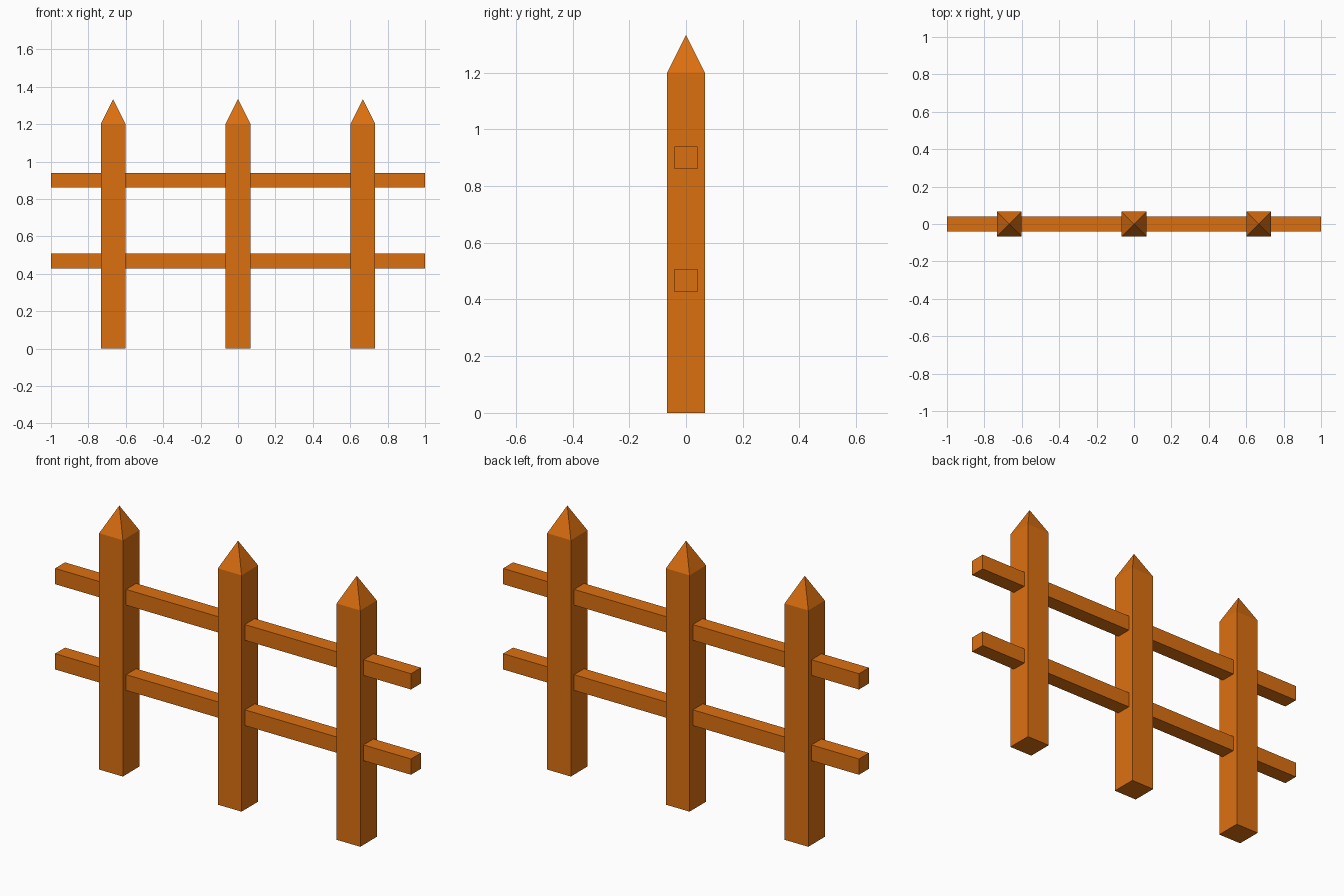
import bpy
import bmesh

if "Cube" in bpy.data.objects:
    bpy.data.objects.remove(bpy.data.objects["Cube"])

wood = bpy.data.materials.new("orange_wood")
wood.diffuse_color = (0.72, 0.16, 0.005, 1)
wood.use_nodes = True
wood.node_tree.nodes["Principled BSDF"].inputs["Base Color"].default_value = wood.diffuse_color


def finish(name, bm, location):
    bmesh.ops.recalc_face_normals(bm, faces=bm.faces)
    mesh = bpy.data.meshes.new(name)
    bm.to_mesh(mesh)
    bm.free()
    mesh.materials.append(wood)
    obj = bpy.data.objects.new(name, mesh)
    obj.location = location
    bpy.context.collection.objects.link(obj)
    return obj


def box(size, z_center=0.0):
    bm = bmesh.new()
    bmesh.ops.create_cube(bm, size=1)
    bmesh.ops.scale(bm, vec=size, verts=bm.verts)
    bmesh.ops.translate(bm, vec=(0, 0, z_center), verts=bm.verts)
    return bm


# Square posts, each with its top face poked up into a pyramid point
POST_WIDTH, SHOULDER, TIP = 0.133, 1.2, 1.333
for label, x in (("left", -0.667), ("middle", 0), ("right", 0.667)):
    bm = box((POST_WIDTH, POST_WIDTH, SHOULDER), SHOULDER / 2)
    top = max(bm.faces, key=lambda f: f.calc_center_median().z)
    point = bmesh.ops.poke(bm, faces=[top])["verts"][0]
    point.co.z = TIP
    finish(f"{label}_post", bm, (x, 0, 0))

# Horizontal rails running through the posts
for label, z in (("lower", 0.467), ("upper", 0.9)):
    finish(f"{label}_rail", box((2, 0.08, 0.08)), (0, 0, z))
